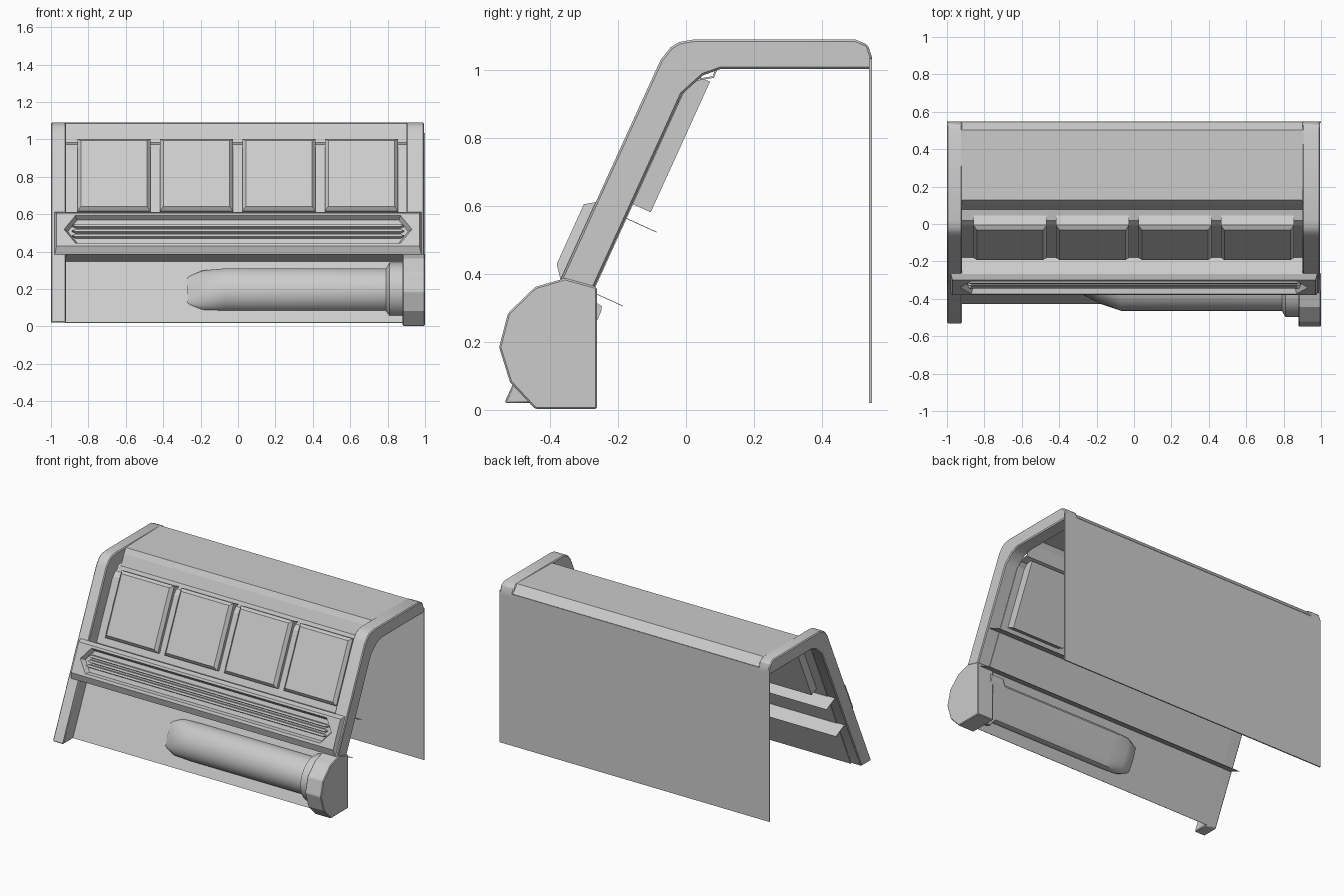
import bpy, bmesh, math

cube = bpy.data.objects.get("Cube")
if cube:
    bpy.data.objects.remove(cube, do_unlink=True)

grey = bpy.data.materials.new("light_grey")
grey.use_nodes = True
COLOUR = (0.6, 0.6, 0.6, 1)
grey.diffuse_color = COLOUR
grey.node_tree.nodes["Principled BSDF"].inputs["Base Color"].default_value = COLOUR

SLOPE = math.atan(2.2)
CS, SN = math.cos(SLOPE), math.sin(SLOPE)


def tilt(s, d):
    """Point (y, z) at distance s up the sloped front and depth d behind it."""
    return (-0.535 + CS * s + SN * d, 0.02 + SN * s - CS * d)


def finish(name, bm, bevel=0, smooth=False):
    bmesh.ops.recalc_face_normals(bm, faces=bm.faces)
    mesh = bpy.data.meshes.new(name)
    bm.to_mesh(mesh)
    bm.free()
    mesh.materials.append(grey)
    obj = bpy.data.objects.new(name, mesh)
    bpy.context.collection.objects.link(obj)
    if bevel:
        mod = obj.modifiers.new("bevel", "BEVEL")
        mod.width = bevel
        mod.segments = 1
        mod.limit_method = "ANGLE"
    if smooth:
        bpy.ops.object.select_all(action="DESELECT")
        obj.select_set(True)
        bpy.context.view_layer.objects.active = obj
        bpy.ops.object.shade_smooth_by_angle(angle=math.radians(35))
    return obj


def loft(name, rings, bevel=0, smooth=False):
    """Skin a list of matching closed rings and cap both ends."""
    bm = bmesh.new()
    loops = [[bm.verts.new(p) for p in ring] for ring in rings]
    for a, b in zip(loops, loops[1:]):
        for i in range(len(a)):
            j = (i + 1) % len(a)
            bm.faces.new((a[i], a[j], b[j], b[i]))
    bm.faces.new(loops[0])
    bm.faces.new(loops[-1])
    return finish(name, bm, bevel, smooth)


def prism(name, profile, x0, x1, bevel=0, smooth=False):
    return loft(name, [[(x, y, z) for y, z in profile] for x in (x0, x1)], bevel, smooth)


# Side rails following the slope and the top
arch = [(-0.075, 1.03), (-0.045, 1.068), (-0.02, 1.083), (0.02, 1.09), (0.5, 1.09),
        (0.535, 1.075), (0.547, 1.04), (0.547, 1.003), (0.1, 1.003), (0.05, 0.985),
        (-0.011, 0.93)]
prism("right_rail", [(-0.535, 0.02)] + arch + [(-0.428, 0.02)], -1, -0.92, 0.006, True)
prism("left_rail", [tilt(0.35, 0)] + arch + [tilt(0.35, 0.1)], 0.9, 0.995, 0.006, True)

# Folded sheet between the rails: sloped front, ledge, lip, flat top, rear chamfer
fold = [tilt(0.046, 0.1), tilt(1.06, 0.1), (0.02, 0.97), (0.08, 0.98),
        (0.11, 1.05), (0.13, 1.083), (0.5, 1.087), (0.544, 1.035)]
bm = bmesh.new()
edge_a = [bm.verts.new((-0.925, y, z)) for y, z in fold]
edge_b = [bm.verts.new((0.905, y, z)) for y, z in fold]
for i in range(len(fold) - 1):
    bm.faces.new((edge_a[i], edge_a[i + 1], edge_b[i + 1], edge_b[i]))
sheet = finish("folded_sheet", bm)
solid = sheet.modifiers.new("thickness", "SOLIDIFY")
solid.thickness = 0.006
solid.offset = 0

# Rear panel
prism("back_panel", [(0.539, 0.02), (0.547, 0.02), (0.547, 1.035), (0.539, 1.035)], -1, 1)


def block_ring(x, inset, d):
    """Rectangle on the slope centred at x."""
    w, s0, s1 = 0.195 - inset, 0.69 + inset, 1.112 - inset
    return [(px, *tilt(s, d)) for px, s in ((x - w, s0), (x + w, s0), (x + w, s1), (x - w, s1))]


# Row of four blocks with chamfered fronts
for i in range(4):
    x = -0.663 + i * 0.441
    loft(f"block_{i + 1}", [block_ring(x, 0, 0.16), block_ring(x, 0, 0.075),
                            block_ring(x, 0.018, 0.055)])


def hex_ring(x, tip, s0, s1, d):
    """Long ring on the slope whose ends come to points at x = tip."""
    pts = [(-x, s0), (x, s0), (tip, (s0 + s1) / 2), (x, s1), (-x, s1), (-tip, (s0 + s1) / 2)]
    return [(px, *tilt(s, d)) for px, s in pts]


# Cross bar with pointed recess, ribs and thin rearward flanges
loft("cross_bar", [
    hex_ring(0.98, 0.98, 0.40, 0.65, 0.006),
    hex_ring(0.98, 0.98, 0.40, 0.65, 0),
    hex_ring(0.97, 0.97, 0.437, 0.63, -0.029),
    hex_ring(0.87, 0.93, 0.455, 0.615, -0.029),
    hex_ring(0.86, 0.91, 0.468, 0.602, 0)])
for i, s in enumerate((0.505, 0.535, 0.565)):
    loft(f"bar_rib_{i + 1}", [hex_ring(0.87, 0.89, s - 0.011, s + 0.011, 0.002),
                              hex_ring(0.87, 0.885, s - 0.007, s + 0.007, -0.018)])
for name, s in (("lower_flange", 0.405), ("upper_flange", 0.644)):
    prism(name, [tilt(s - 0.001, 0), tilt(s + 0.001, 0), tilt(s + 0.001, 0.2),
                 tilt(s - 0.001, 0.2)], -0.98, 0.98)


def handle_ring(x, ru, rd):
    """Round section with its back cut flat, parallel to the slope."""
    ring = []
    for k in range(24):
        a = math.tau * k / 24
        y, z = tilt(0.234 + ru * math.sin(a), 0.103 + min(rd * math.cos(a), 0.045))
        ring.append((x, y, z))
    return ring


# Rounded handle with tapered tip and collar
loft("handle", [handle_ring(*r) for r in (
    (-0.27, 0.08, 0.015), (-0.24, 0.095, 0.035), (-0.19, 0.115, 0.07), (-0.07, 0.12, 0.12),
    (0.79, 0.12, 0.12), (0.81, 0.15, 0.155), (0.9, 0.15, 0.155))], smooth=True)

# Faceted end cap
cap = [(-0.262, 0.003), (-0.262, 0.362), (-0.356, 0.388), (-0.444, 0.362), (-0.524, 0.285),
       (-0.55, 0.185), (-0.518, 0.082), (-0.444, 0.003)]
prism("end_cap", cap, 0.88, 1, 0.005)
